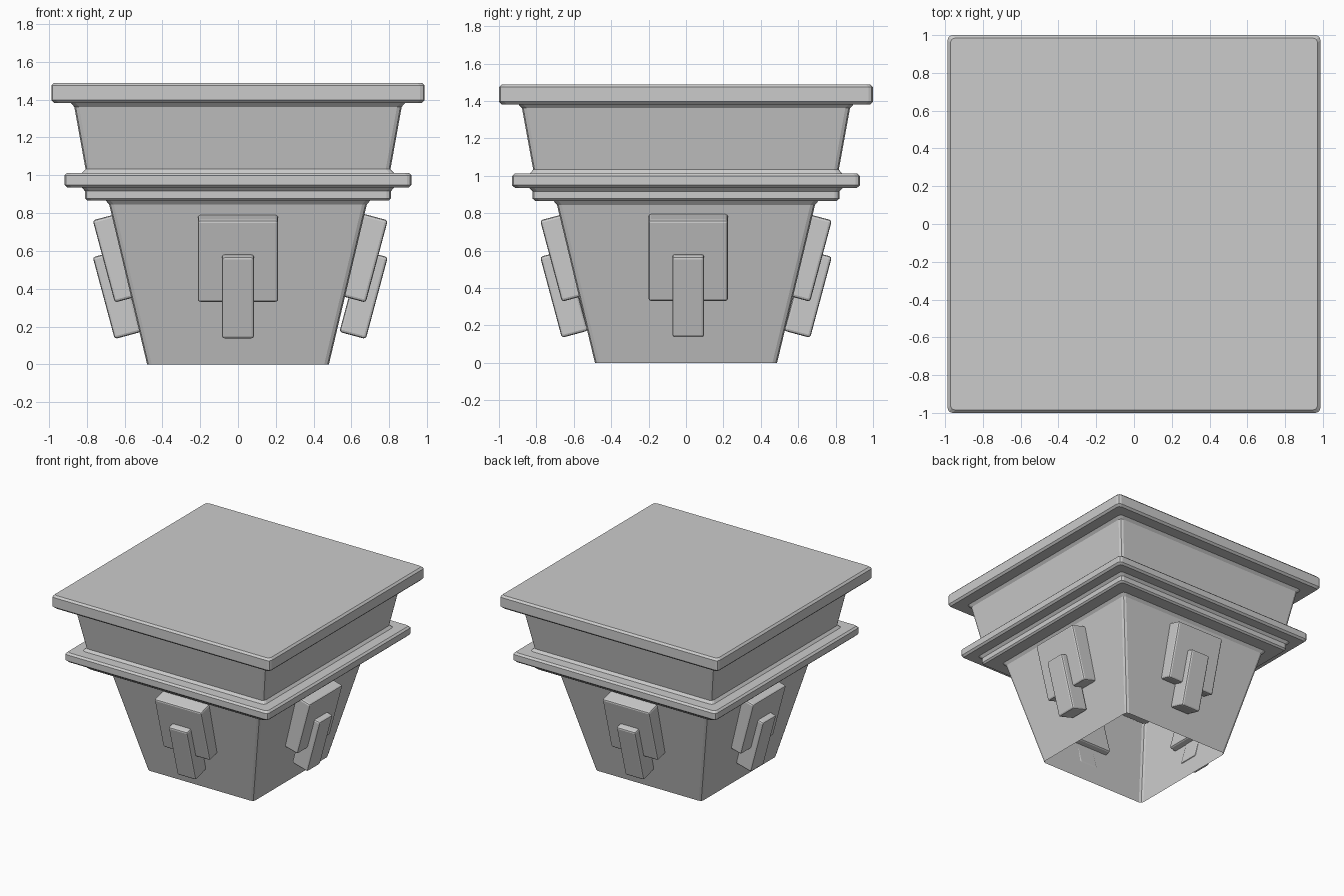
import bpy, bmesh, math
from mathutils import Matrix, Vector

if "Cube" in bpy.data.objects:
    bpy.data.objects.remove(bpy.data.objects["Cube"])


def add_object(name, bm):
    mesh = bpy.data.meshes.new(name)
    bm.to_mesh(mesh)
    bm.free()
    ob = bpy.data.objects.new(name, mesh)
    bpy.context.collection.objects.link(ob)
    return ob


def square_ring(bm, half, z, r=0.025, segs=2):
    """Square loop of vertices with rounded corners; slightly narrower in x."""
    ring = []
    for k in range(4):
        mid = math.radians(45 + 90 * k)
        cx = math.copysign(half - r, math.cos(mid))
        cy = math.copysign(half - r, math.sin(mid))
        for s in range(segs + 1):
            a = math.radians(90 * k + 90 * s / segs)
            ring.append(bm.verts.new(((cx + r * math.cos(a)) * 0.987,
                                      cy + r * math.sin(a), z)))
    return ring


# Capital shell: (half width, height) profile, open underneath, closed on top
profile = [
    (0.487, 0.0), (0.690, 0.845), (0.708, 0.866),            # tapered lower body
    (0.807, 0.866), (0.820, 0.878), (0.820, 0.917),          # thin strip
    (0.838, 0.936), (0.915, 0.936), (0.930, 0.950),          # middle slab
    (0.930, 0.999), (0.915, 1.013),
    (0.835, 1.013), (0.817, 1.033), (0.877, 1.362),          # tapered neck
    (0.896, 1.382), (0.985, 1.382), (1.000, 1.397),          # top slab
    (1.000, 1.474), (0.985, 1.489),
]
bm = bmesh.new()
rings = [square_ring(bm, h, z) for h, z in profile]
for low, high in zip(rings, rings[1:]):
    n = len(low)
    for i in range(n):
        j = (i + 1) % n
        bm.faces.new((low[i], low[j], high[j], high[i]))
bm.faces.new(rings[-1])
add_object("capital_shell", bm)


def leaning_block(name, width, thick, length, top_y, top_z, turn, shift):
    """Bevelled block parallel to the tapered wall, placed by its outer top edge."""
    tilt = Matrix.Rotation(math.radians(15), 4, 'X')
    corner = tilt @ Vector((0, -thick / 2, length / 2))
    place = Matrix.Translation(Vector((0, top_y, top_z)) - corner)
    spin = Matrix.Translation(shift) @ Matrix.Rotation(turn, 4, 'Z')
    bm = bmesh.new()
    bmesh.ops.create_cube(bm, size=1)
    bm.transform(spin @ place @ tilt @ Matrix.Diagonal((width, thick, length, 1)))
    ob = add_object(name, bm)
    bevel = ob.modifiers.new("soft_edges", 'BEVEL')
    bevel.width = 0.014
    bevel.segments = 2


# Two overlapping blocks on each of the four sides
for k, side in enumerate(("front", "right", "back", "left")):
    shift = Vector((0.012, 0.012, 0)) if k % 2 else Vector((0, 0, 0))
    turn = math.radians(90 * k)
    leaning_block(side + "_wide_block", 0.425, 0.145, 0.45, -0.780, 0.762, turn, shift)
    leaning_block(side + "_narrow_block", 0.17, 0.145, 0.448, -0.780, 0.567, turn, shift)
